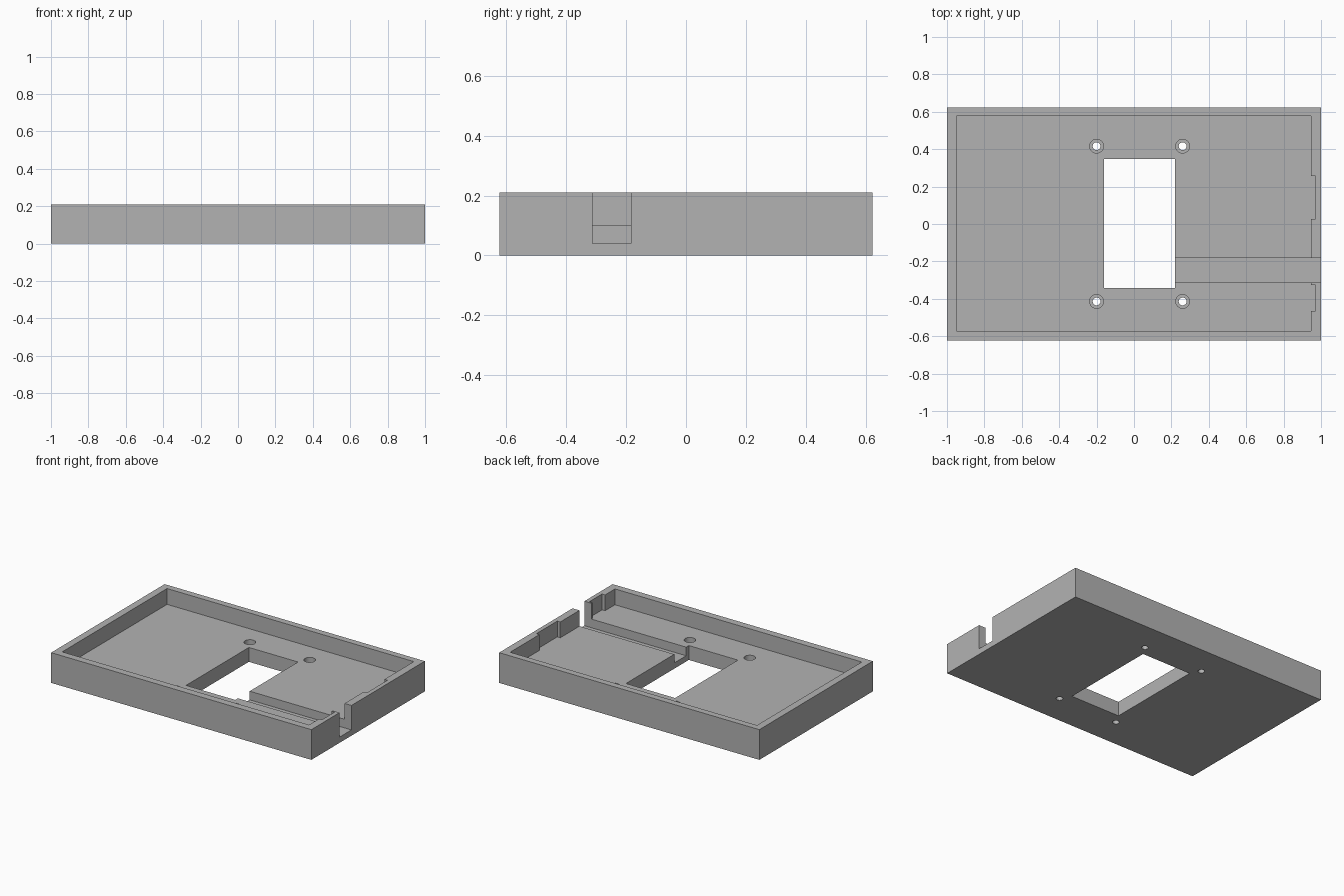
import bpy

cube = bpy.data.objects.get("Cube")
if cube:
    bpy.data.objects.remove(cube, do_unlink=True)

grey = bpy.data.materials.new("plain grey")
grey.use_nodes = True
grey.diffuse_color = (0.45, 0.45, 0.45, 1)
grey.node_tree.nodes["Principled BSDF"].inputs["Base Color"].default_value = (0.45, 0.45, 0.45, 1)


def box(name, x, y, z):
    """Box from its (low, high) range on each axis."""
    bpy.ops.mesh.primitive_cube_add(size=1)
    ob = bpy.context.object
    ob.name = name
    ranges = (x, y, z)
    for v in ob.data.vertices:
        v.co = [lo if c < 0 else hi for c, (lo, hi) in zip(v.co, ranges)]
    ob.data.materials.append(grey)
    return ob


def cylinder(name, x, y, radius, low, high):
    bpy.ops.mesh.primitive_cylinder_add(
        vertices=32, radius=radius, depth=high - low, location=(x, y, (low + high) / 2))
    ob = bpy.context.object
    ob.name = name
    ob.data.materials.append(grey)
    return ob


def cut(target, cutter):
    mod = target.modifiers.new("cut", 'BOOLEAN')
    mod.operation = 'DIFFERENCE'
    mod.solver = 'EXACT'
    mod.object = cutter
    cutter.hide_render = True
    bpy.ops.object.select_all(action='DESELECT')
    bpy.context.view_layer.objects.active = target
    target.select_set(True)
    bpy.ops.object.modifier_apply(modifier=mod.name)
    bpy.data.objects.remove(cutter, do_unlink=True)


HEIGHT, FLOOR, OVER = 0.21, 0.10, 0.4
tray = box("tray", (-1, 1), (-0.623, 0.623), (0, HEIGHT))

# Main pocket and the two shallow recesses in the side wall
cut(tray, box("pocket", (-0.95, 0.947), (-0.573, 0.578), (FLOOR, OVER)))
for low, high in ((0.028, 0.256), (-0.464, -0.325)):
    cut(tray, box("wall_recess", (0.8, 0.97), (low, high), (FLOOR, OVER)))

# Cable channel running out through the side wall
cut(tray, box("channel", (0.1, 1.2), (-0.313, -0.183), (0.04, OVER)))

# Rectangular window through the floor
cut(tray, box("window", (-0.16, 0.218), (-0.342, 0.348), (-0.2, OVER)))

# Counterbored screw holes around the window
for x in (-0.2, 0.26):
    for y in (-0.414, 0.416):
        cut(tray, cylinder("screw_hole", x, y, 0.021, -0.2, OVER))
        cut(tray, cylinder("screw_head", x, y, 0.037, 0.05, OVER))

bpy.ops.object.shade_smooth_by_angle(angle=0.5)
